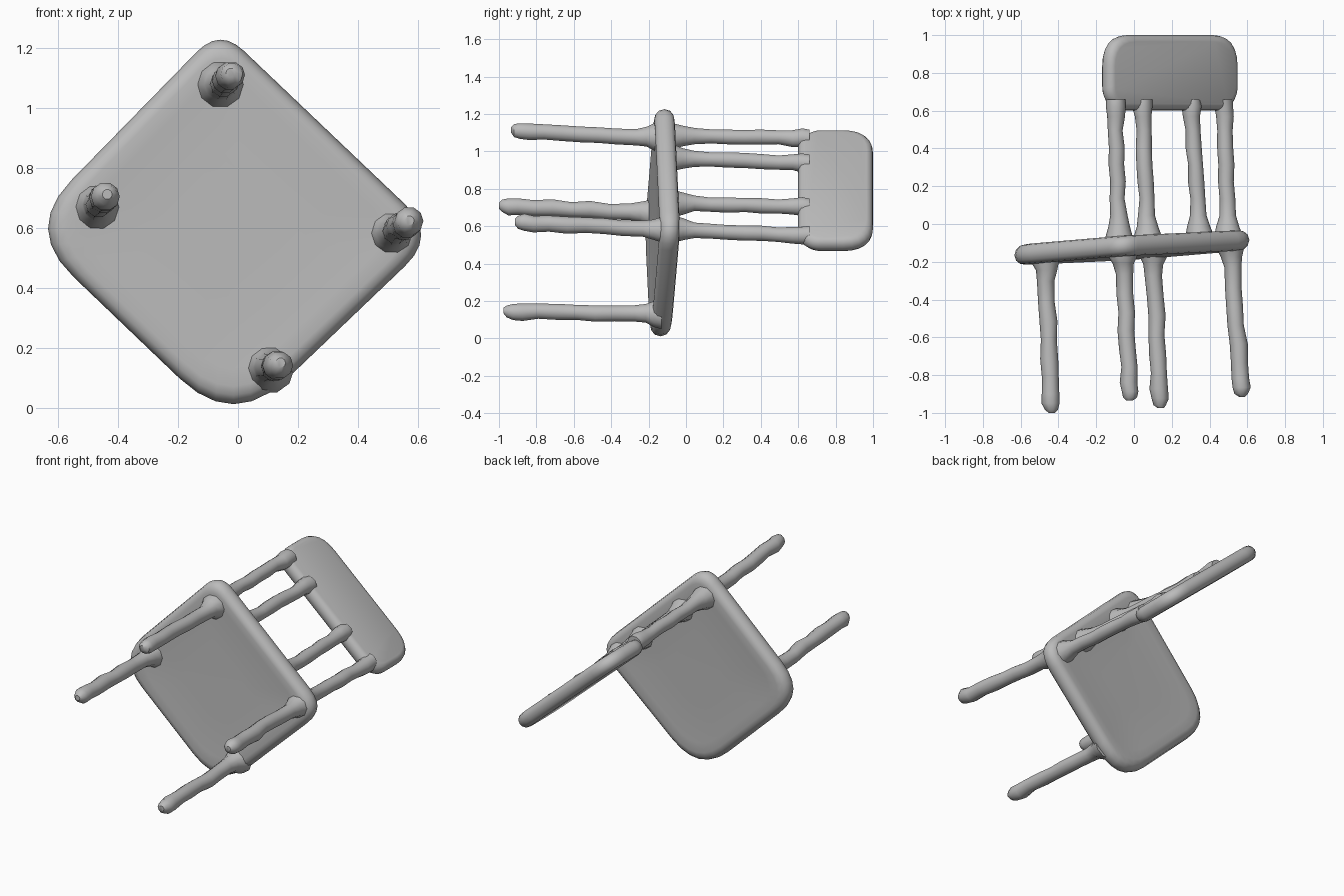
import bpy, bmesh, math, random
from mathutils import Vector

cube = bpy.data.objects.get("Cube")
if cube:
    bpy.data.objects.remove(cube, do_unlink=True)
random.seed(4)

grey = bpy.data.materials.new("plain grey")
grey.use_nodes = True
COLOUR = (0.5, 0.5, 0.5, 1)
grey.diffuse_color = COLOUR
grey.node_tree.nodes["Principled BSDF"].inputs["Base Color"].default_value = COLOUR


def loft(name, rings, angle=40):
    """Skin a list of equal-length point rings and cap both ends."""
    bm = bmesh.new()
    loops = [[bm.verts.new(p) for p in ring] for ring in rings]
    n = len(loops[0])
    for a, b in zip(loops, loops[1:]):
        for i in range(n):
            bm.faces.new((a[i], a[(i + 1) % n], b[(i + 1) % n], b[i]))
    bm.faces.new(loops[0][::-1])
    bm.faces.new(loops[-1])
    bmesh.ops.recalc_face_normals(bm, faces=bm.faces)
    mesh = bpy.data.meshes.new(name)
    bm.to_mesh(mesh)
    bm.free()
    mesh.materials.append(grey)
    obj = bpy.data.objects.new(name, mesh)
    bpy.context.collection.objects.link(obj)
    bpy.ops.object.select_all(action='DESELECT')
    obj.select_set(True)
    bpy.context.view_layer.objects.active = obj
    bpy.ops.object.shade_smooth_by_angle(angle=math.radians(angle))
    return obj


def rod(name, start, end, profile, wobble=0.005, sides=10):
    """Lumpy round rod; profile lists (fraction along, radius)."""
    start, end = Vector(start), Vector(end)
    rings = []
    for t, r in profile:
        c = start.lerp(end, t)
        c += Vector((random.uniform(-1, 1), 0, random.uniform(-1, 1))) * wobble
        r *= random.uniform(0.95, 1.05)
        rings.append([c + Vector((math.cos(a), 0, math.sin(a))) * r
                      for a in (2 * math.pi * i / sides for i in range(sides))])
    return loft(name, rings)


def rounded(corners, steps=6):
    """Round each (x, y, cut) corner with a quadratic curve."""
    out = []
    n = len(corners)
    for i, (x, y, cut) in enumerate(corners):
        p = Vector((x, y))
        before = Vector(corners[i - 1][:2]) - p
        after = Vector(corners[(i + 1) % n][:2]) - p
        a, b = p + before.normalized() * cut, p + after.normalized() * cut
        for k in range(steps + 1):
            t = k / steps
            out.append(a * (1 - t) ** 2 + p * 2 * t * (1 - t) + b * t * t)
    return out


# Seat: rounded diamond slab, slightly dished and tilted
outline = rounded([(-0.06, 1.265, 0.11), (-0.715, 0.595, 0.23),
                   (-0.015, -0.075, 0.25), (0.665, 0.575, 0.15)])
centre = Vector((-0.015, 0.61))


def seat_point(p, scale, lift):
    q = centre + (p - centre) * scale
    return (q.x, -0.124 + 0.065 * q.x + 0.02 * (q.y - 0.6) + lift, q.y)


levels = [(0.4, -0.046), (0.8, -0.05), (0.9, -0.054), (0.95, -0.048), (0.985, -0.03),
          (1.0, 0), (0.985, 0.03), (0.95, 0.048), (0.9, 0.054), (0.8, 0.05), (0.4, 0.046)]
loft("seat", [[seat_point(p, s, d) for p in outline] for s, d in levels], 60)

# Legs: flared where they meet the seat, rounded feet
leg_profile = [(0, 0.085), (0.05, 0.075), (0.1, 0.055), (0.17, 0.047), (0.3, 0.045),
               (0.42, 0.046), (0.54, 0.043), (0.66, 0.046), (0.78, 0.044), (0.88, 0.048),
               (0.94, 0.046), (0.98, 0.035), (1.0, 0.016)]
legs = {
    "front_leg_upper": ((-0.47, -0.16, 0.67), (-0.44, -1.0, 0.71)),
    "front_leg_lower": ((0.10, -0.13, 0.13), (0.14, -0.975, 0.145)),
    "back_leg_upper": ((-0.06, -0.13, 1.07), (-0.02, -0.935, 1.115)),
    "back_leg_lower": ((0.51, -0.09, 0.58), (0.57, -0.915, 0.62)),
}
for name, (a, b) in legs.items():
    rod(name, a, b, leg_profile)

# Back posts and spindles: flared at both ends
post_profile = [(0, 0.08), (0.1, 0.06), (0.18, 0.045), (0.3, 0.041), (0.42, 0.043),
                (0.54, 0.041), (0.66, 0.043), (0.78, 0.041), (0.88, 0.046),
                (0.95, 0.052), (1, 0.05)]
posts = [("post_right", -0.08, 1.08, -0.10, 1.07), ("spindle_right", 0.075, 0.965, 0.045, 0.935),
         ("spindle_left", 0.35, 0.725, 0.30, 0.70), ("post_left", 0.50, 0.585, 0.475, 0.55)]
for name, x0, z0, x1, z1 in posts:
    rod(name, (x0, -0.09, z0), (x1, 0.66, z1), post_profile, 0.004)

# Back panel: rounded board set along the diagonal above the posts
p0, p1 = Vector((-0.155, 0, 1.095)), Vector((0.535, 0, 0.485))
along = (p1 - p0).normalized()
normal = Vector((-along.z, 0, along.x))
length = (p1 - p0).length
board = rounded([(0, 1.0, 0.16), (length, 1.0, 0.16), (length, 0.67, 0.05),
                 (length - 0.07, 0.6, 0.03), (0.07, 0.6, 0.03), (0, 0.67, 0.05)])
mid = Vector((length / 2, 0.8))


def board_point(p, inset, depth):
    q = Vector((mid.x + (p.x - mid.x) * (1 - inset / (length / 2)),
                mid.y + (p.y - mid.y) * (1 - inset / 0.2)))
    return p0 + along * q.x + normal * depth + Vector((0, q.y, 0))


edges = [(0.035, -0.045), (0.016, -0.038), (0.004, -0.02), (0, 0),
         (0.004, 0.02), (0.016, 0.038), (0.035, 0.045)]
loft("back_panel", [[board_point(p, i, d) for p in board] for i, d in edges], 60)
